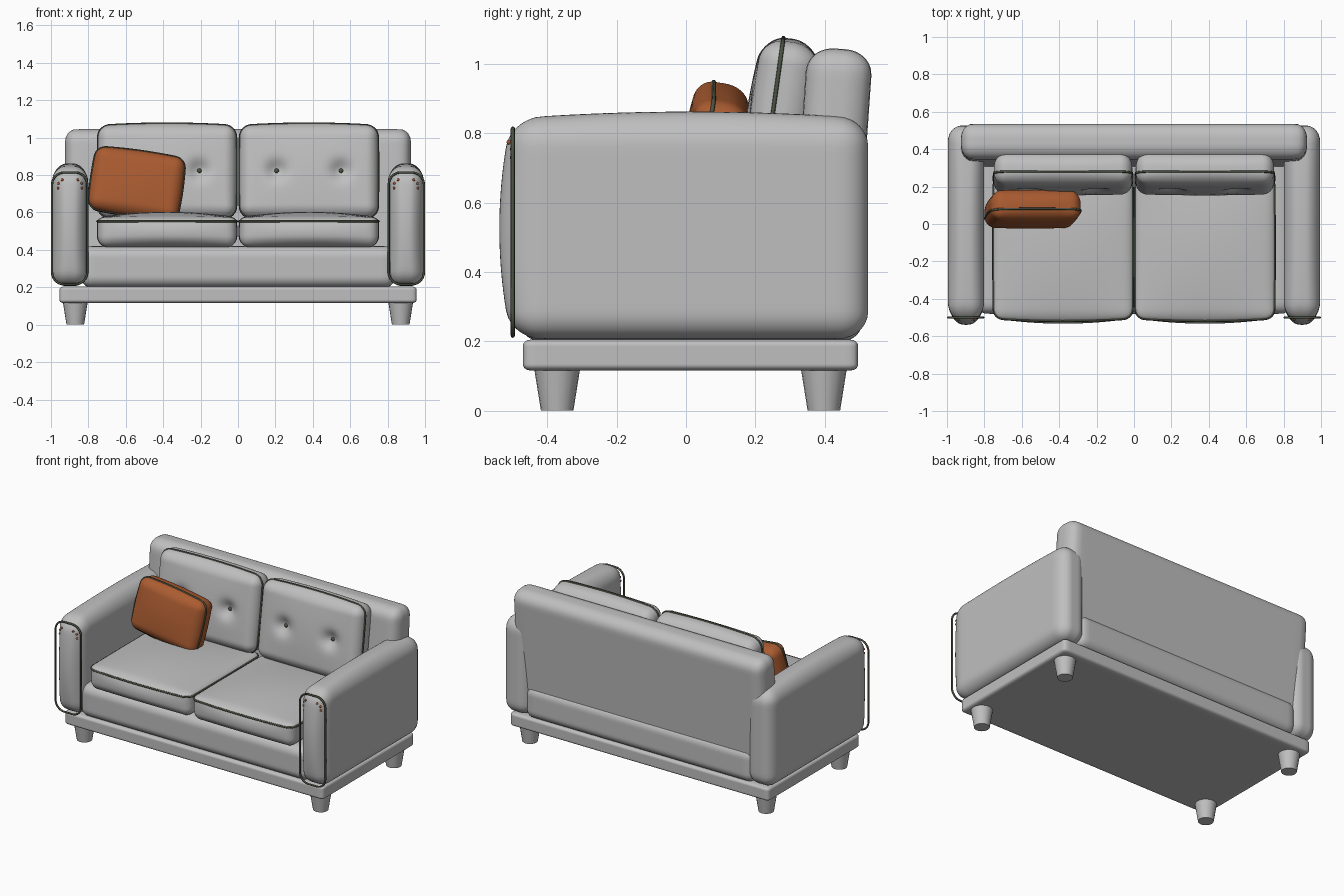
import bpy, bmesh, math
from mathutils import Vector, Matrix

cube = bpy.data.objects.get("Cube")
if cube:
    bpy.data.objects.remove(cube, do_unlink=True)


def material(name, rgb):
    m = bpy.data.materials.new(name)
    m.use_nodes = True
    col = (*rgb, 1)
    m.diffuse_color = col
    m.node_tree.nodes["Principled BSDF"].inputs["Base Color"].default_value = col
    return m


GREY = material("grey fabric", (0.52, 0.52, 0.52))
ORANGE = material("orange fabric", (0.40, 0.105, 0.03))
DARK = material("dark green piping", (0.07, 0.085, 0.055))


def add_mesh(name, bm, mat, matrix=Matrix()):
    me = bpy.data.meshes.new(name)
    bm.to_mesh(me)
    bm.free()
    me.materials.append(mat)
    me.shade_smooth()
    ob = bpy.data.objects.new(name, me)
    ob.matrix_world = matrix
    bpy.context.collection.objects.link(ob)
    return ob


def soft_shape(half, radius, top_radius=None, low=(0, 0, 0), high=None, dimples=()):
    """Maps a point of the unit cube onto a rounded, puffed box."""
    high = high or low

    def shape(u):
        q, inner, rad = Vector(), Vector(), Vector()
        for i in range(3):
            r = top_radius if top_radius and i == 2 and u[i] > 0 else radius[i]
            p, lim = u[i] * half[i], half[i] - r
            inner[i] = max(-lim, min(lim, p))
            q[i] = (p - inner[i]) / r
            rad[i] = r
        q.normalize()
        p = Vector([inner[i] + rad[i] * q[i] for i in range(3)])
        n = [p[i] / half[i] for i in range(3)]
        for i in range(3):
            a, b = n[i - 1], n[i - 2]
            puff = high[i] if n[i] > 0 else low[i]
            p[i] += puff * n[i] * (1 - a * a) * (1 - b * b)
        for x, y, depth in dimples:
            if n[2] > 0:
                d2 = (p.x - x) ** 2 + (p.y - y) ** 2
                p.z -= depth * n[2] * math.exp(-d2 / 0.0025)
        return p
    return shape


def soft_box(name, shape, mat, matrix, cuts=29):
    bm = bmesh.new()
    bmesh.ops.create_cube(bm, size=2)
    bmesh.ops.subdivide_edges(bm, edges=bm.edges[:], cuts=cuts, use_grid_fill=True)
    for v in bm.verts:
        v.co = shape([math.sin(c * math.pi / 2) for c in v.co])
    return add_mesh(name, bm, mat, matrix)


def piping(name, points, matrix=Matrix(), thick=0.006):
    cu = bpy.data.curves.new(name, "CURVE")
    cu.dimensions = "3D"
    cu.bevel_depth = thick
    cu.bevel_resolution = 2
    sp = cu.splines.new("POLY")
    sp.points.add(len(points) - 1)
    for pt, co in zip(sp.points, points):
        pt.co = (*co, 1)
    sp.use_cyclic_u = True
    cu.materials.append(DARK)
    ob = bpy.data.objects.new(name, cu)
    ob.matrix_world = matrix
    bpy.context.collection.objects.link(ob)


def seam_loop(shape, level, n=28):
    """Outline of a soft box at one depth, following its surface."""
    pts = []
    for side in range(4):
        turn = Matrix.Rotation(side * math.pi / 2, 3, "Z")
        for k in range(n):
            s = math.sin((2 * k / n - 1) * math.pi / 2)
            pts.append(shape(turn @ Vector((s, -1, level))))
    return pts


def cushion(name, half, radius, top_radius, low, high, mat, matrix, dimples=()):
    shape = soft_shape(half, radius, top_radius, low, high, dimples)
    soft_box(name, shape, mat, matrix, 49 if dimples else 29)
    plain = soft_shape(half, radius, top_radius, low, high)
    piping(name + "_piping", seam_loop(plain, 1 - top_radius / half[2]), matrix)
    return shape


def ball(name, at, r, mat):
    bm = bmesh.new()
    bmesh.ops.create_uvsphere(bm, u_segments=12, v_segments=8, radius=r)
    add_mesh(name, bm, mat, Matrix.Translation(at))


def place(x, y, z, tilt=0, roll=0):
    return (Matrix.Translation((x, y, z)) @ Matrix.Rotation(math.radians(roll), 4, "Y")
            @ Matrix.Rotation(math.radians(tilt), 4, "X"))


# Plinth, seat frame and backrest
soft_box("plinth", soft_shape((0.955, 0.484, 0.045), (0.025, 0.025, 0.018)),
         GREY, place(0, 0.013, 0.16))
soft_box("seat_frame", soft_shape((0.84, 0.495, 0.11), (0.05, 0.06, 0.06)),
         GREY, place(0, 0.015, 0.31))
soft_box("backrest", soft_shape((0.925, 0.095, 0.365), (0.06, 0.08, 0.07)),
         GREY, place(0, 0.42, 0.68, -4))

arm_shape = soft_shape((0.097, 0.515, 0.318), (0.075, 0.085, 0.08), None,
                       (0, 0.035, 0), (0, 0, 0.02))

for side, label in ((1, "left"), (-1, "right")):
    # Armrest
    arm_at = place(side * 0.898, 0.011, 0.525)
    soft_box(label + "_armrest", arm_shape, GREY, arm_at)

    # Piping loop around the arm front
    loop = []
    for cx, cz, start in ((0.93, 0.75, 0), (0.87, 0.75, 90), (0.87, 0.28, 180), (0.93, 0.28, 270)):
        for k in range(9):
            a = math.radians(start + k * 11.25)
            loop.append((side * (cx + 0.064 * math.cos(a)), -0.5, cz + 0.064 * math.sin(a)))
    piping(label + "_arm_piping", loop)

    # Small studs on the arm front
    for flip in (1, -1):
        for k, (dx, z) in enumerate(((0.072, 0.73), (0.068, 0.755), (0.043, 0.775))):
            p = arm_at @ arm_shape((flip * dx / 0.097, -1, (z - 0.525) / 0.318))
            ball(f"{label}_arm_stud", p, 0.007, ORANGE)

    # Seat cushion
    cushion(label + "_seat_cushion", (0.371, 0.38, 0.08), (0.05, 0.05, 0.06), 0.022,
            (0.005, 0.028, 0), (0.005, 0, 0.028), GREY, place(side * 0.379, -0.125, 0.495))

    # Tufted back cushion with two buttons
    at = place(side * 0.379, 0.27, 0.815, 82)
    tufts = [(-0.172, 0, 0.042), (0.172, 0, 0.042)]
    shape = cushion(label + "_back_cushion", (0.368, 0.247, 0.085), (0.06, 0.06, 0.08), 0.06,
                    (0.003, 0.01, 0.01), (0.003, 0.014, 0.016), GREY, at, tufts)
    for x, y, depth in tufts:
        ball(label + "_cushion_button", at @ shape((x / 0.368, y, 1)), 0.013, DARK)

    # Tapered legs
    for y, end in ((-0.372, "front"), (0.398, "back")):
        bm = bmesh.new()
        bmesh.ops.create_cone(bm, cap_ends=True, segments=20, radius1=0.047,
                              radius2=0.067, depth=0.125)
        leg = add_mesh(f"{label}_{end}_leg", bm, GREY, place(side * 0.87, y, 0.0625))
        bpy.context.view_layer.objects.active = leg
        leg.select_set(True)
        bpy.ops.object.shade_smooth_by_angle(angle=math.radians(40))
        leg.select_set(False)

# Loose throw pillow leaning on the right back cushion
cushion("throw_pillow", (0.238, 0.168, 0.078), (0.05, 0.05, 0.07), 0.048,
        (0.01, 0.01, 0.012), (0.01, 0.012, 0.015), ORANGE, place(-0.542, 0.08, 0.75, 80, 8))
